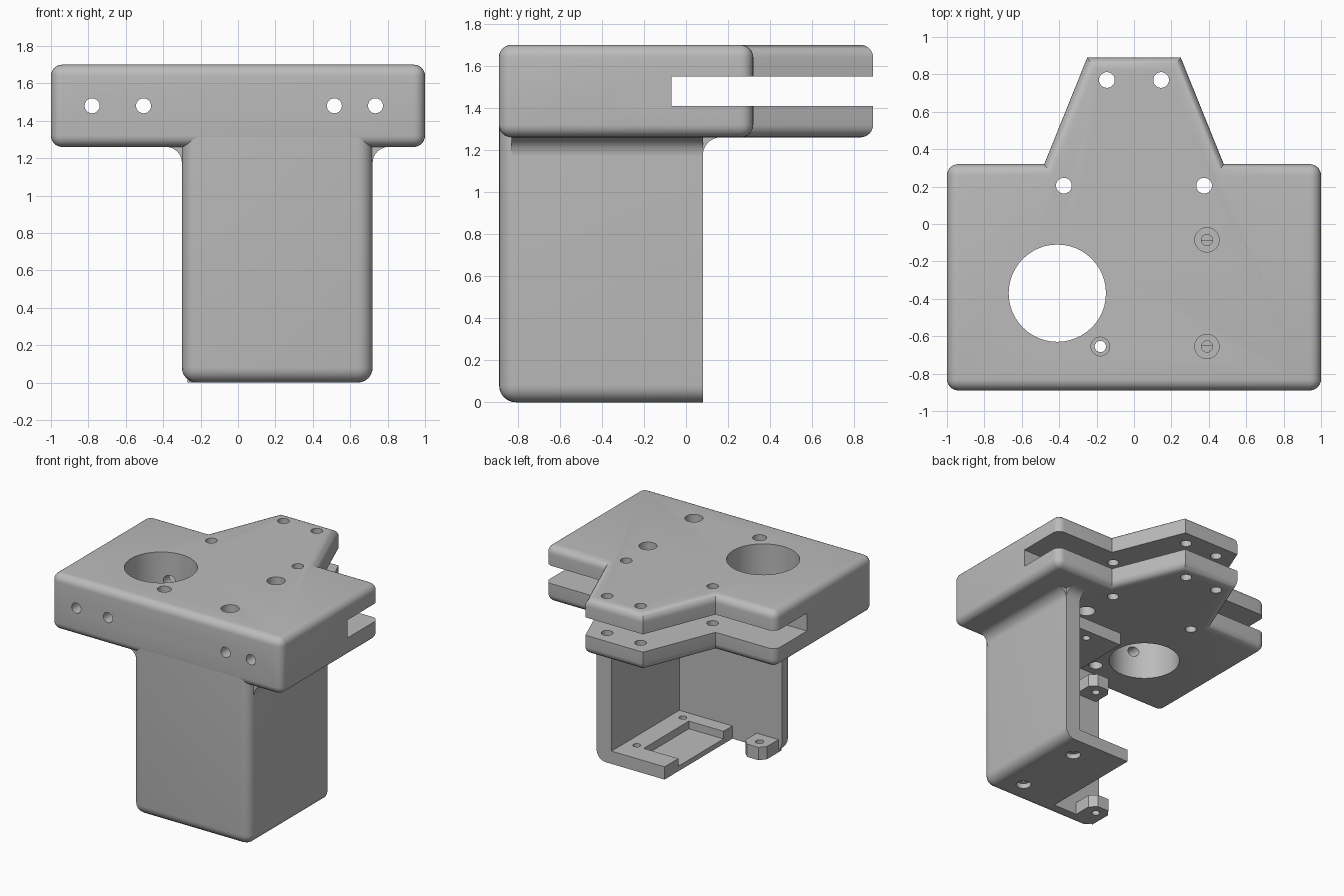
import bpy, bmesh, math
from mathutils import Vector, Matrix

old = bpy.data.objects.get("Cube")
if old:
    bpy.data.objects.remove(old, do_unlink=True)

grey = bpy.data.materials.new("plain_grey")
grey.use_nodes = True
grey.diffuse_color = (0.5, 0.5, 0.5, 1)
grey.node_tree.nodes["Principled BSDF"].inputs["Base Color"].default_value = grey.diffuse_color


def make(name, bm):
    bmesh.ops.recalc_face_normals(bm, faces=bm.faces)
    mesh = bpy.data.meshes.new(name)
    bm.to_mesh(mesh)
    bm.free()
    mesh.materials.append(grey)
    obj = bpy.data.objects.new(name, mesh)
    bpy.context.collection.objects.link(obj)
    return obj


def prism(name, pts, lo, hi, axis="z", radius=0, pick=None):
    """Extrude a 2D outline along an axis; round the edges chosen by pick."""
    place = {"x": lambda a, b, c: (c, a, b),
             "y": lambda a, b, c: (a, c, b),
             "z": lambda a, b, c: (a, b, c)}[axis]
    bm = bmesh.new()
    rings = [[bm.verts.new(place(a, b, c)) for a, b in pts] for c in (lo, hi)]
    for ring in rings:
        bm.faces.new(ring)
    n = len(pts)
    for i in range(n):
        j = (i + 1) % n
        bm.faces.new((rings[0][i], rings[0][j], rings[1][j], rings[1][i]))
    bmesh.ops.recalc_face_normals(bm, faces=bm.faces)
    if pick:
        edges = [e for e in bm.edges if pick(e.verts[0].co, e.verts[1].co)]
        bmesh.ops.bevel(bm, geom=edges, offset=radius, segments=6, profile=0.5,
                        affect="EDGES", clamp_overlap=True)
    return make(name, bm)


def block(name, x, y, z, **kw):
    return prism(name, [(x[0], y[0]), (x[1], y[0]), (x[1], y[1]), (x[0], y[1])], *z, **kw)


def rod(x, y, z, r, length, axis="z"):
    bm = bmesh.new()
    turn = Matrix.Rotation(math.pi / 2, 4, "X") if axis == "y" else Matrix()
    bmesh.ops.create_cone(bm, cap_ends=True, segments=48, radius1=r, radius2=r, depth=length,
                          matrix=Matrix.Translation(Vector((x, y, z))) @ turn)
    return make("cutter", bm)


def cut(target, *tools):
    for tool in tools:
        tool.hide_render = True
        mod = target.modifiers.new("cut", "BOOLEAN")
        mod.operation, mod.solver, mod.object = "DIFFERENCE", "EXACT", tool
        bpy.context.view_layer.objects.active = target
        bpy.ops.object.modifier_apply(modifier=mod.name)
        bpy.data.objects.remove(tool, do_unlink=True)


# Head plate with tapered tail, rounded rims and corners
right_half = [(1, -0.89), (1, 0.32), (0.48, 0.32), (0.25, 0.89)]
outline = right_half + [(-x, y) for x, y in reversed(right_half)]
head = prism("head_plate", outline, 1.26, 1.70, radius=0.06,
             pick=lambda a, b: abs(a.z - b.z) < 0.01 or abs(a.x) > 0.99)
cut(head, block("cutter", (-2, 2), (-0.07, 2), (1.41, 1.55)))
cut(head, rod(-0.41, -0.37, 1.5, 0.26, 1))
cut(head, *[rod(s * x, y, 1.5, 0.042, 1) for s in (-1, 1) for x, y in ((0.145, 0.77), (0.375, 0.205))])
cut(head, *[rod(0.39, y, 1.5, 0.065, 1) for y in (-0.085, -0.655)], rod(-0.18, -0.655, 1.5, 0.05, 1))
cut(head, *[rod(x, -0.5, 1.48, 0.04, 1, "y") for x in (-0.78, -0.505, 0.515, 0.735)])

# Column: front wall, one side wall and a partial floor
column = block("column", (-0.30, 0.72), (-0.889, 0.08), (0, 1.36), radius=0.08,
               pick=lambda a, b: not (min(a.y, b.y) > 0 or min(a.z, b.z) > 1))
cut(column, block("cutter", (-1, 0.59), (-0.76, 1), (0.10, 2)),
    block("cutter", (-1, 0.13), (-0.76, 1), (-1, 1)),
    block("cutter", (0, 0.43), (-0.65, -0.09), (0.04, 0.5)))
for y in (-0.105, -0.675):
    cut(column, rod(0.50, y, 0, 0.028, 1), rod(0.50, y, 0, 0.055, 0.08))

# Upper shelf and the two small screw lugs
shelf = block("inner_shelf", (0.13, 0.62), (-0.80, 0.0), (1.03, 1.13))
cut(shelf, *[rod(0.39, y, 1.1, 0.03, 1) for y in (-0.085, -0.655)])
lug_outline = [(-0.27, -0.80), (-0.08, -0.80), (-0.08, -0.62), (-0.13, -0.57), (-0.23, -0.57), (-0.27, -0.62)]
lugs = []
for name, z in (("lower_lug", 0.0), ("upper_lug", 1.03)):
    lug = prism(name, lug_outline, z, z + 0.10)
    cut(lug, rod(-0.18, -0.655, z, 0.03, 1))
    lugs.append(lug)


# Concave fillets where the column meets the head
def cove(name, edge, side, lo, hi, axis, r=0.085):
    arc = [(edge + side * r * (1 - math.sin(t)), 1.26 - r * (1 - math.cos(t)))
           for t in (i * math.pi / 16 for i in range(9))]
    root = [(edge - side * 0.02, 1.26 - r), (edge - side * 0.02, 1.28), (edge + side * r, 1.28)]
    return prism(name, arc + root, lo, hi, axis)


coves = [cove("left_cove", 0.72, 1, -0.83, 0.08, "y"),
         cove("right_cove", -0.30, -1, -0.83, -0.76, "y"),
         cove("back_cove", 0.08, 1, 0.59, 0.72, "x")]

# Smooth rounded surfaces, crisp edges
for obj in [head, column, shelf, *lugs, *coves]:
    bpy.ops.object.select_all(action="DESELECT")
    obj.select_set(True)
    bpy.context.view_layer.objects.active = obj
    bpy.ops.object.shade_smooth_by_angle(angle=math.radians(30))
